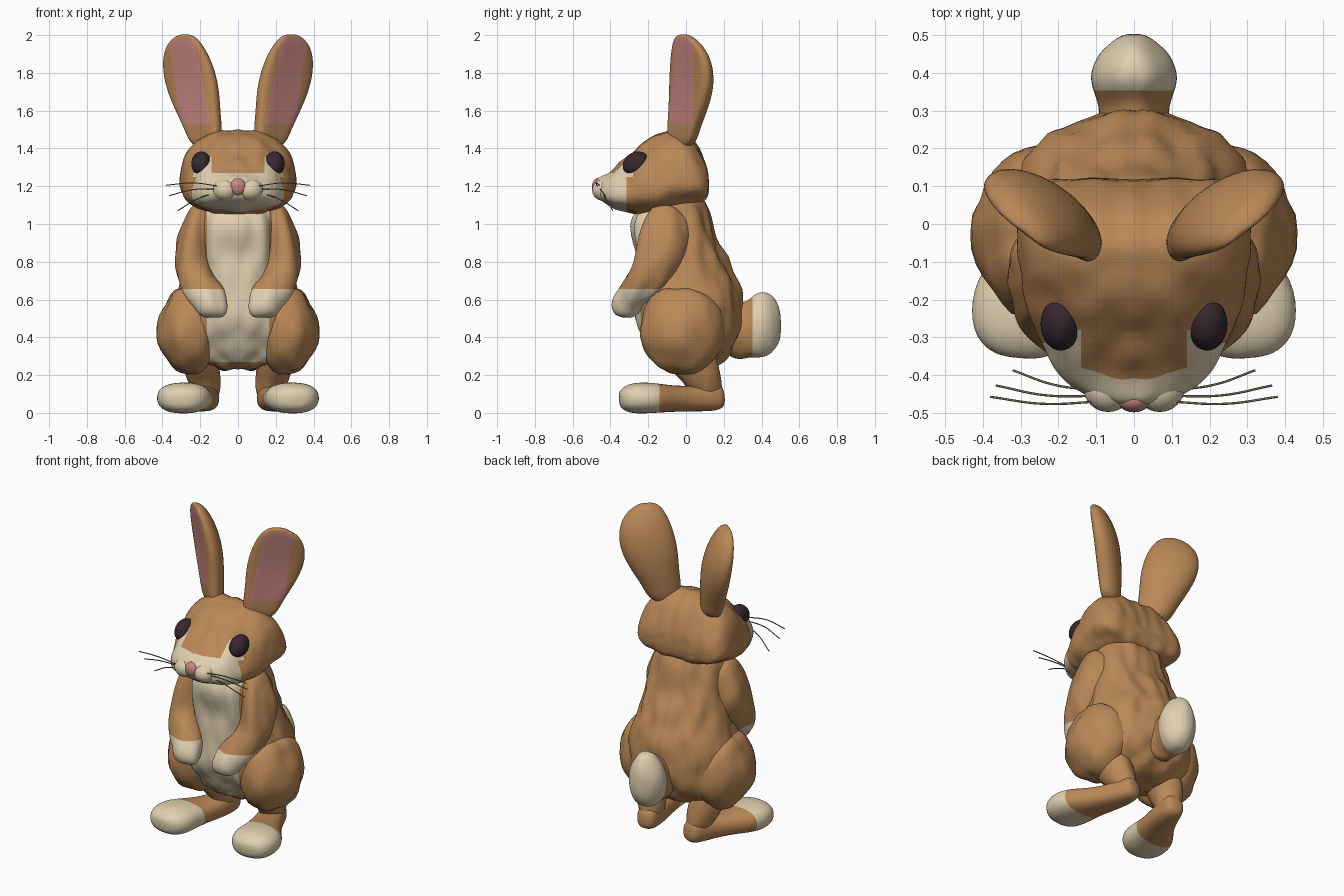
import bpy, bmesh, math
from mathutils import Vector, Matrix, noise

cube = bpy.data.objects.get("Cube")
if cube:
    bpy.data.objects.remove(cube, do_unlink=True)


def material(name, r, g, b):
    m = bpy.data.materials.new(name)
    m.use_nodes = True
    m.diffuse_color = (r, g, b, 1)
    bsdf = m.node_tree.nodes["Principled BSDF"]
    bsdf.inputs["Base Color"].default_value = (r, g, b, 1)
    bsdf.inputs["Roughness"].default_value = 0.8
    return m


FUR = material("brown fur", .49, .245, .095)
CREAM = material("cream fur", .75, .63, .44)
PINK = material("soft pink", .58, .24, .22)
DARK = material("dark eye", .04, .02, .028)
HAIR = material("whisker tan", .25, .19, .12)
X = Vector((1, 0, 0))
SIDES = (("left", 1), ("right", -1))


def finish(name, bm, mats, cuts=(), rule=None, rough=0, levels=2):
    """Subdivide, roughen, cut along colour borders and paint by rule."""
    bmesh.ops.recalc_face_normals(bm, faces=bm.faces)
    me = bpy.data.meshes.new(name)
    bm.to_mesh(me)
    bm.free()
    ob = bpy.data.objects.new(name, me)
    bpy.context.collection.objects.link(ob)
    if levels:
        sub = ob.modifiers.new("smooth", 'SUBSURF')
        sub.levels = levels
        deps = bpy.context.evaluated_depsgraph_get()
        me = bpy.data.meshes.new_from_object(ob.evaluated_get(deps))
        ob.modifiers.clear()
        ob.data = me
    me.name = name
    for m in mats:
        me.materials.append(m)
    bm = bmesh.new()
    bm.from_mesh(me)
    bm.normal_update()
    if rough:
        moves = [(v, v.normal * noise.noise(Vector((abs(v.co.x) * 13, v.co.y * 13, v.co.z * 6))) * rough)
                 for v in bm.verts]
        for v, d in moves:
            v.co += d
    for co, no in cuts:
        bmesh.ops.bisect_plane(bm, geom=bm.verts[:] + bm.edges[:] + bm.faces[:],
                               plane_co=co, plane_no=no)
    bm.normal_update()
    for f in bm.faces:
        f.smooth = True
        f.material_index = int(rule(f.calc_center_median(), f.normal)) if rule else 0
    bm.to_mesh(me)
    bm.free()
    return ob


def skin(rings):
    """Bridge rings of points into a closed surface."""
    bm = bmesh.new()
    rows = [[bm.verts.new(p) for p in r] for r in rings]
    n = len(rows[0])
    for a, b in zip(rows, rows[1:]):
        for i in range(n):
            j = (i + 1) % n
            bm.faces.new((a[i], a[j], b[j], b[i]))
    bm.faces.new(rows[0])
    bm.faces.new(rows[-1])
    return bm


def tube(sections, side=1, axis=None, power=2, taper=0, n=16):
    """Sections are x, y, z, half width, half depth along a path."""
    pts = [Vector((s[0] * side, s[1], s[2])) for s in sections]
    rings = []
    for i, s in enumerate(sections):
        t = axis or (pts[min(i + 1, len(pts) - 1)] - pts[max(i - 1, 0)]).normalized()
        v = t.cross(X).normalized()
        u = v.cross(t)
        ring = []
        for k in range(n):
            a = math.tau * k / n
            c, q = (math.copysign(abs(w) ** (2 / power), w) for w in (math.cos(a), math.sin(a)))
            ring.append(pts[i] + u * c * s[3] * (1 - taper * q) + v * q * s[4])
        rings.append(ring)
    return skin(rings)


def ball(name, loc, radii, mat, tilt=0, rough=0):
    bm = bmesh.new()
    m = Matrix.Translation(loc) @ Matrix.Rotation(tilt, 4, 'X') @ Matrix.Diagonal((*radii, 1))
    bmesh.ops.create_uvsphere(bm, u_segments=32, v_segments=20, radius=1, matrix=m)
    return finish(name, bm, [mat], rough=rough, levels=0)


# Torso with a cream bib
torso = [(0, .04, .23, .12, .09), (0, .03, .255, .24, .16), (0, .035, .32, .33, .22),
         (0, .025, .42, .35, .28), (0, .012, .52, .35, .3), (0, .015, .62, .33, .29),
         (0, 0, .75, .29, .255), (0, -.06, .9, .27, .235), (0, -.08, 1.02, .25, .215),
         (0, -.055, 1.09, .22, .18), (0, -.05, 1.2, .16, .12)]
finish("body", tube(torso, axis=Vector((0, 0, 1)), n=24), [FUR, CREAM],
       [((.165, 0, 0), X), ((-.165, 0, 0), X), ((0, 0, .27), (0, 0, 1))],
       lambda c, n: abs(c.x) < .165 and c.z > .27 and c.y < -.05, rough=.022)

# Head, lofted from the nape to the muzzle
skull = [(0, .125, 1.21, .2, .05), (0, .1, 1.225, .28, .11), (0, .04, 1.285, .31, .18),
         (0, -.06, 1.295, .312, .222), (0, -.16, 1.262, .292, .218), (0, -.25, 1.232, .265, .184),
         (0, -.33, 1.203, .235, .135), (0, -.4, 1.185, .19, .092), (0, -.45, 1.185, .135, .065),
         (0, -.48, 1.19, .08, .04)]


def face_paint(c, n):
    muzzle = c.y < -.315 and c.z < 1.27
    eye_patch = c.y < -.28 and abs(c.x) > .14 and 1.25 < c.z < 1.37
    return muzzle or eye_patch


face_cuts = [((0, y, 0), (0, 1, 0)) for y in (-.315, -.28)]
face_cuts += [((0, 0, z), (0, 0, 1)) for z in (1.25, 1.27, 1.37)]
face_cuts += [((x, 0, 0), X) for x in (-.14, .14)]
finish("head", tube(skull, axis=Vector((0, -1, 0)), power=2.5, taper=.17, n=24), [FUR, CREAM],
       face_cuts, face_paint, rough=.012)
ball("nose", (0, -.467, 1.197), (.043, .031, .046), PINK)

# Tail with a cream tuft
tail = [(0, .2, .44, .13, .16), (0, .29, .435, .09, .15), (0, .335, .445, .095, .155),
        (0, .375, .462, .124, .18), (0, .43, .468, .115, .18), (0, .475, .47, .07, .135),
        (0, .5, .47, .02, .06)]
finish("tail", tube(tail, axis=Vector((0, 1, 0))), [FUR, CREAM],
       [((0, .353, 0), (0, 1, 0))], lambda c, n: c.y > .353, rough=.01)

arm = [(.17, -.08, 1.08, .05, .07), (.2, -.1, 1.045, .08, .11), (.225, -.11, .95, .09, .14),
       (.24, -.13, .83, .1, .14), (.235, -.18, .73, .1, .11), (.2, -.245, .67, .095, .085),
       (.155, -.29, .62, .1, .085), (.135, -.315, .56, .092, .08), (.125, -.325, .52, .075, .06),
       (.125, -.325, .505, .04, .03)]
leg = [(.22, 0, .38, .11, .13), (.195, .04, .27, .1, .125), (.18, .09, .19, .085, .105),
       (.168, .115, .11, .075, .09), (.165, .12, .06, .05, .06)]
foot = [(.155, .205, .09, .045, .05), (.16, .165, .085, .068, .078), (.185, .05, .075, .085, .068),
        (.235, -.08, .075, .105, .07), (.283, -.19, .08, .152, .084), (.297, -.28, .078, .14, .084),
        (.303, -.33, .072, .105, .064), (.305, -.355, .07, .05, .035)]
ear = [(1.4, .17, -.03, .09, .07), (1.5, .185, -.02, .115, .08), (1.6, .215, .005, .14, .088),
       (1.72, .243, .025, .17, .092), (1.84, .268, .025, .165, .085), (1.93, .283, .01, .13, .066),
       (1.985, .283, -.01, .08, .044), (2.005, .281, -.018, .03, .02)]
whisker_tips = [(.38, -.457, 1.205), (.365, -.427, 1.15), (.32, -.387, 1.07)]

for label, s in SIDES:
    # Arms ending in cream paws
    finish(label + "_arm", tube(arm, s), [FUR, CREAM], [((0, 0, .655), (0, 0, 1))],
           lambda c, n: c.z < .655, rough=.015)

    # Haunches, shins and feet with cream toes
    ball(label + "_haunch", (.255 * s, -.02, .44), (.168, .225, .235), FUR, rough=.02)
    finish(label + "_shin", tube(leg, s), [FUR], rough=.01)
    finish(label + "_foot", tube(foot, s, power=2.4), [FUR, CREAM],
           [((0, -.14, 0), (0, 1, 0))], lambda c, n: c.y < -.14)

    # Ears: full behind, flattened in front, facing forward and outward, pink within
    across = Vector((.79 * s, .61, 0))
    facing = Vector((.61 * s, -.79, 0))
    rings = []
    for z, x, y, w, b in ear:
        ring = []
        for k in range(20):
            a = math.tau * k / 20
            q = math.sin(a)
            depth = -b * q if q > 0 else -b * q * (1 + q * .58)
            ring.append(Vector((x * s, y, z)) + across * w * math.cos(a) + facing * depth)
        rings.append(ring)
    edge = Vector((.245 * s, .02, 1.72)) - across * .11
    lean = across - Vector((0, 0, .2))
    finish(label + "_ear", skin(rings), [FUR, PINK],
           [((0, 0, 1.53), (0, 0, 1)), ((0, 0, 1.98), (0, 0, 1)),
            ((0, .04, 0), (0, 1, 0)), (edge, lean)],
           lambda c, n: (1.53 < c.z < 1.98 and c.y < .04 and n.dot(facing) > .1
                         and (c - edge).dot(lean) > 0))

    # Eye and muzzle pad
    ball(label + "_eye", (.194 * s, -.265, 1.32), (.053, .073, .06), DARK, tilt=.55)
    ball(label + "_muzzle_pad", (.068 * s, -.435, 1.18), (.065, .062, .058), CREAM)

    # Whiskers
    for i, tip in enumerate(whisker_tips):
        cu = bpy.data.curves.new(f"{label}_whisker_{i + 1}", 'CURVE')
        cu.dimensions = '3D'
        cu.bevel_depth = .003
        cu.bevel_resolution = 1
        sp = cu.splines.new('BEZIER')
        sp.bezier_points.add(2)
        root = Vector((.1, -.47 + .015 * i, 1.2 - .015 * i))
        end = Vector(tip)
        bow = (root + end) / 2 + Vector((0, -.012, .015))
        for bp, p in zip(sp.bezier_points, (root, bow, end)):
            bp.co = (p.x * s, p.y, p.z)
            bp.handle_left_type = bp.handle_right_type = 'AUTO'
        cu.materials.append(HAIR)
        bpy.context.collection.objects.link(bpy.data.objects.new(cu.name, cu))
